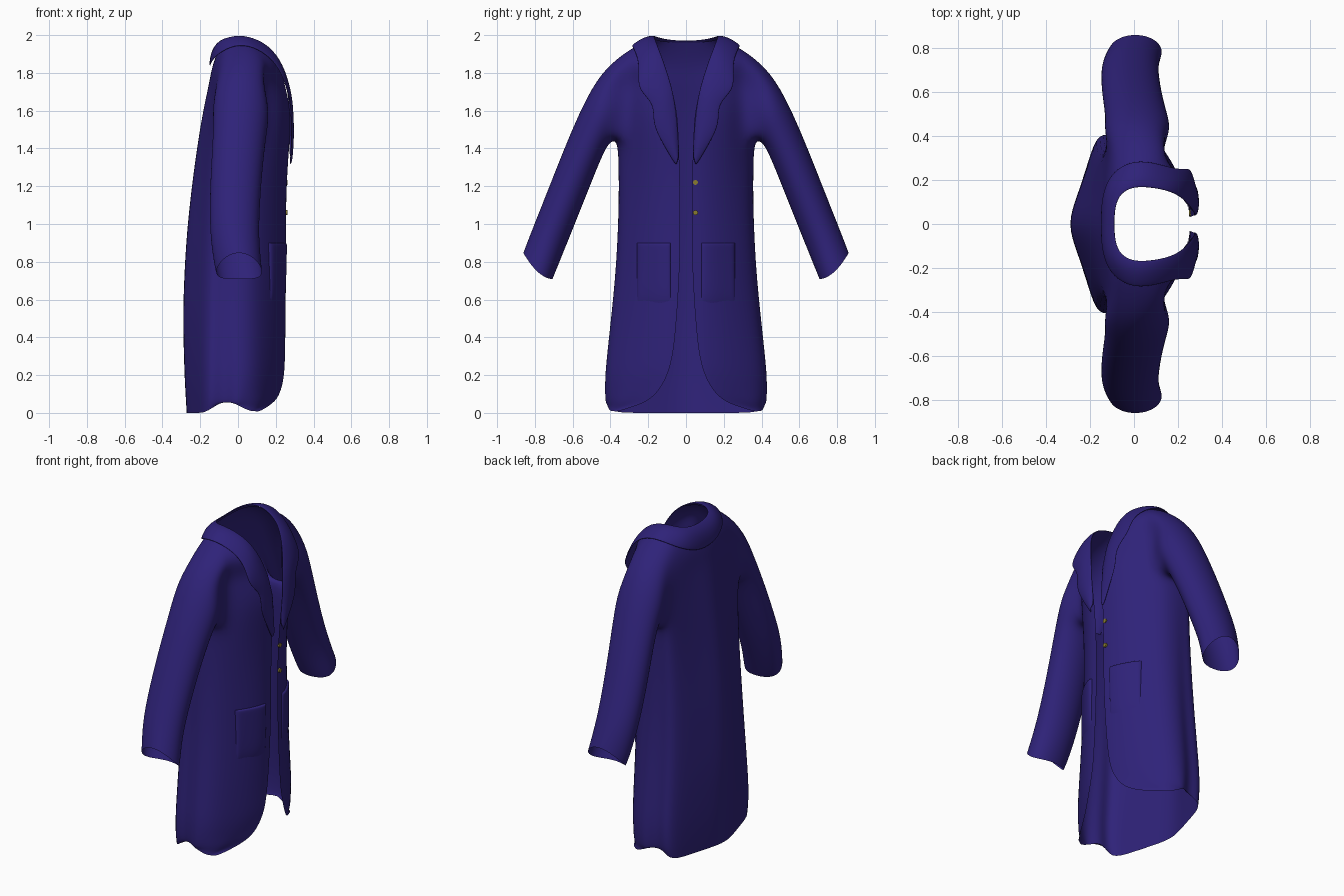
import bpy, bmesh, math
from mathutils import Vector

if "Cube" in bpy.data.objects:
    bpy.data.objects.remove(bpy.data.objects["Cube"])


def material(name, col):
    m = bpy.data.materials.new(name)
    m.diffuse_color = col
    m.use_nodes = True
    m.node_tree.nodes["Principled BSDF"].inputs["Base Color"].default_value = m.diffuse_color
    return m


CLOTH = material("navy_cloth", (0.028, 0.016, 0.19, 1))
BRASS = material("brass", (0.25, 0.2, 0.03, 1))


def interp(table, t):
    """Piecewise linear lookup in [(key, value), ...] with rising keys."""
    if t <= table[0][0]:
        return table[0][1]
    for (a, va), (b, vb) in zip(table, table[1:]):
        if t <= b:
            return va + (vb - va) * (t - a) / (b - a)
    return table[-1][1]


def finish(bm, name, levels=2, mirror=True, thick=0, mat=CLOTH):
    bmesh.ops.recalc_face_normals(bm, faces=bm.faces)
    me = bpy.data.meshes.new(name)
    bm.to_mesh(me)
    bm.free()
    ob = bpy.data.objects.new(name, me)
    bpy.context.collection.objects.link(ob)
    me.materials.append(mat)
    for p in me.polygons:
        p.use_smooth = True
    if mirror:
        m = ob.modifiers.new("mirror", 'MIRROR')
        m.use_axis = (False, True, False)
        m.merge_threshold = 0.002
    if thick:
        s = ob.modifiers.new("thickness", 'SOLIDIFY')
        s.thickness = thick
        s.offset = 0
    if levels:
        s = ob.modifiers.new("smooth", 'SUBSURF')
        s.levels = s.render_levels = levels
    return ob


def grid(bm, rows, skip=lambda i, j: False):
    vs = [[bm.verts.new(p) for p in row] for row in rows]
    for i in range(len(vs) - 1):
        for j in range(len(vs[0]) - 1):
            if not skip(i, j):
                bm.faces.new((vs[i][j], vs[i][j + 1], vs[i + 1][j + 1], vs[i + 1][j]))
    return vs


# Body outline by height: half width, front x, back x, half gap, back corner x
WIDTH = [(0, .42), (.08, .435), (.2, .435), (.4, .415), (.6, .39), (.8, .373),
         (1.0, .362), (1.2, .356), (1.45, .362), (1.8, .36)]
FRONT = [(0, .215), (.05, .235), (.2, .252), (.6, .256), (1.2, .256), (1.45, .277),
         (1.6, .285), (1.75, .25)]
BACK = [(0, -.285), (.2, -.298), (.5, -.308), (.8, -.298), (1.0, -.282), (1.2, -.258),
        (1.4, -.228), (1.6, -.192), (1.8, -.145)]
GAP = [(0, .36), (.03, .26), (.08, .165), (.2, .095), (.32, .066), (.6, .04), (.9, .03),
       (1.3, .034), (1.6, .045), (1.75, .085)]
CORNER = [(0, -.165), (.8, -.155), (1.45, -.13), (1.8, -.11)]


def front_x(z, t):
    f = interp(FRONT, z)
    return interp([(0, f), (.3, f - .008), (.45, f - .033), (.66, f - .08),
                   (.86, .115), (.97, .055), (1, -.02)], t)


def section(z):
    w, b, g, c = (interp(t, z) for t in (WIDTH, BACK, GAP, CORNER))
    pts = []
    for t in (.08, .25, .45, .66, .86, .97, 1):
        y = g + (t - .08) / .92 * (w - g) if g > .1 else max(g, t * w) if t > .1 else g
        pts.append((front_x(z, y / w), y, z))
    fold = interp([(0, .05), (.9, .015), (1.5, 0)], z)
    pts.append((-.08, w - fold, z))
    pts.append((c, w * .98, z))
    for k in (.66, .33, 0):
        pts.append((c + (b - c) * (1 - k), w * k, z))
    return pts


# Coat body rows, hem with a wave at the side
hem = [(x, y, interp([(-.3, 0), (-.17, 0), (-.07, .075), (.06, .01), (.18, .005), (.26, .03)], x))
       for x, y, z in section(0)]
rows = [hem] + [section(z) for z in (.05, .1, .2, .32, .5, .7, .9, 1.1, 1.3, 1.45, 1.56, 1.66, 1.75)]
ARM0 = 10
yoke = [(.225, .112, 1.83), (.215, .16, 1.835), (.205, .21, 1.84), (.18, .27, 1.85),
        (.15, .315, 1.865), (.1, .335, 1.89), (.04, .34, 1.9), (-.03, .335, 1.89),
        (-.09, .31, 1.865), (-.12, .21, 1.84), (-.135, .11, 1.83), (-.14, 0, 1.825)]
neck = [(.2, .13, 1.88), (.18, .142, 1.915), (.155, .15, 1.94), (.12, .16, 1.96),
        (.08, .167, 1.975), (.04, .172, 1.985), (0, .17, 1.985), (-.03, .165, 1.98),
        (-.06, .145, 1.97), (-.08, .1, 1.965), (-.088, .05, 1.96), (-.09, 0, 1.96)]
mid = [(Vector(a) + Vector(b)) / 2 + Vector((0, 0, .008)) for a, b in zip(yoke, neck)]
rows += [yoke, mid, neck]
ARM1 = 14
bm = bmesh.new()
vs = grid(bm, rows, lambda i, j: ARM0 <= i < ARM1 and 4 <= j < 8)

# Sleeve grows out of the armhole: outer (y,z), inner (y,z), x min, x max
loop = [vs[ARM0][6], vs[ARM0][5]] + [vs[i][4] for i in range(ARM0, ARM1 + 1)] + \
       [vs[ARM1][j] for j in (5, 6, 7)] + [vs[i][8] for i in range(ARM1, ARM0 - 1, -1)] + [vs[ARM0][7]]
RINGS = [(.45, 1.805, .405, 1.43, -.135, .17), (.545, 1.64, .44, 1.365, -.13, .153),
         (.645, 1.405, .505, 1.205, -.143, .13), (.735, 1.175, .58, 1.015, -.151, .115),
         (.805, 1.0, .645, .855, -.147, .11), (.85, .885, .69, .745, -.125, .124),
         (.863, .85, .705, .708, -.115, .127)]
for n, (oy, oz, iy, iz, x0, x1) in enumerate(RINGS):
    ring = []
    for k in range(16):
        a = k * math.tau / 16
        dip = -.035 * math.sin(a) ** 2 * (n >= 5)
        s = (1 - math.cos(a)) / 2
        ring.append(bm.verts.new(((x0 + x1) / 2 + (x1 - x0) / 2 * math.sin(a) * 1.02,
                                  iy + (oy - iy) * s, iz + (oz - iz) * s + dip)))
    for k in range(16):
        q = (k + 1) % 16
        bm.faces.new((loop[k], loop[q], ring[q], ring[k]))
    loop = ring
finish(bm, "coat_body_and_sleeves")

# Collar and lapels: fold edge and free edge from back centre to the top button
STRIP = [((-.09, 0, 1.97), (-.148, 0, 1.83)), ((-.085, .08, 1.975), (-.148, .11, 1.845)),
         ((-.06, .14, 1.985), (-.115, .225, 1.895)), ((0, .17, 1.998), (-.02, .29, 1.95)),
         ((.08, .165, 1.985), (.08, .285, 1.94)), ((.16, .15, 1.945), (.175, .255, 1.88)),
         ((.215, .12, 1.87), (.228, .25, 1.8)), ((.245, .09, 1.78), (.26, .26, 1.71)),
         ((.262, .068, 1.7), (.278, .165, 1.635)), ((.272, .052, 1.6), (.282, .182, 1.53)),
         ((.276, .043, 1.5), (.283, .12, 1.42)), ((.268, .036, 1.36), (.272, .05, 1.3))]
bm = bmesh.new()
rows = []
for i, (a, b) in enumerate(STRIP):
    a, b = Vector(a), Vector(b)
    out = Vector((-.018, 0, .012)) if i < 3 else Vector((0, 0, .015)) if i < 5 else Vector((.016, 0, 0))
    rows.append([a, a.lerp(b, .33) + out, a.lerp(b, .7) + out * .8, b])
grid(bm, rows)
finish(bm, "collar_and_lapels", thick=.008)

# Patch pockets, standing off the cloth at the top and blending in below
bm = bmesh.new()
rows = []
for z, off in ((.9, -.004), (.9, .014), (.88, .014), (.75, .01), (.62, .006), (.57, -.006)):
    row = []
    for y in (.08, .083, .13, .18, .23, .257, .26):
        o = -.006 if y in (.08, .26) else off
        row.append((front_x(z, y / interp(WIDTH, z)) + o, y, z))
    rows.append(row)
grid(bm, rows)
finish(bm, "patch_pockets")

# Two small buttons on one front edge
for i, z in enumerate((1.22, 1.06)):
    bpy.ops.mesh.primitive_cylinder_add(vertices=16, radius=.013, depth=.012,
                                        location=(.257, .05, z), rotation=(0, math.pi / 2, 0))
    ob = bpy.context.object
    ob.name = f"button_{i + 1}"
    ob.data.materials.append(BRASS)
    bpy.ops.object.shade_smooth_by_angle()
